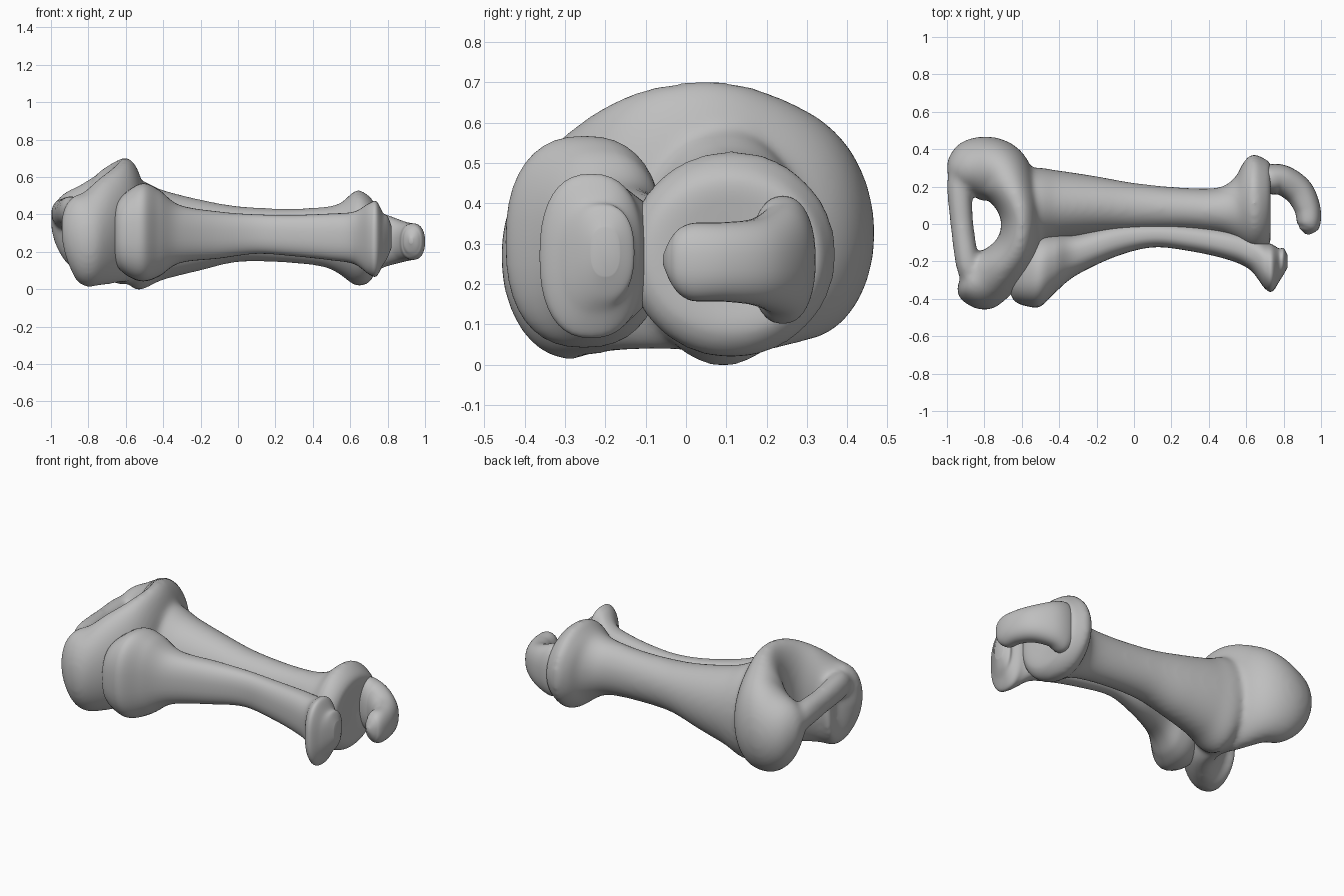
import bpy
import bmesh
import math
from mathutils import Vector

cube = bpy.data.objects.get("Cube")
if cube:
    bpy.data.objects.remove(cube, do_unlink=True)

# One plain grey for everything
grey = bpy.data.materials.new("plain grey")
grey.use_nodes = True
colour = (0.52, 0.52, 0.52, 1.0)
grey.diffuse_color = colour
grey.node_tree.nodes["Principled BSDF"].inputs["Base Color"].default_value = colour

SIDES = 40
STEPS = 8


def spline(rows):
    """Smoothly interpolate rows of (x, y, z, half width, half height)."""
    pts = [Vector(r) for r in rows]
    pts = [pts[0]] + pts + [pts[-1]]
    out = []
    for a, b, c, d in zip(pts, pts[1:], pts[2:], pts[3:]):
        for i in range(STEPS):
            t = i / STEPS
            out.append(0.5 * (2 * b + (c - a) * t + (2 * a - 5 * b + 4 * c - d) * t ** 2
                              + (3 * b - a - 3 * c + d) * t ** 3))
    out.append(pts[-1])
    return out


def loft(bm, rows, follow=True, power=2.0):
    """Skin upright oval sections along a path, or along x if not follow."""
    path = spline(rows)
    rings = []
    for i, p in enumerate(path):
        side = Vector((0, 1, 0))
        if follow:
            run = path[min(i + 1, len(path) - 1)] - path[max(i - 1, 0)]
            side = Vector((-run[1], run[0], 0)).normalized()
        centre = Vector(p[:3])
        ring = []
        for k in range(SIDES):
            a = math.tau * k / SIDES
            c, s = math.cos(a), math.sin(a)
            u = math.copysign(abs(c) ** (2 / power), c) * max(p[3], 0.004)
            v = math.copysign(abs(s) ** (2 / power), s) * max(p[4], 0.004)
            ring.append(bm.verts.new(centre + side * u + Vector((0, 0, v))))
        rings.append(ring)
    faces = [bm.faces.new(rings[0]), bm.faces.new(rings[-1])]
    for r, q in zip(rings, rings[1:]):
        for k in range(SIDES):
            n = (k + 1) % SIDES
            faces.append(bm.faces.new((r[k], r[n], q[n], q[k])))
    bmesh.ops.recalc_face_normals(bm, faces=faces)
    for f in faces:
        f.smooth = True


def finish(bm, name):
    mesh = bpy.data.meshes.new(name)
    bm.to_mesh(mesh)
    bm.free()
    mesh.materials.append(grey)
    obj = bpy.data.objects.new(name, mesh)
    bpy.context.collection.objects.link(obj)
    return obj


# Main bone: shaft with a dished far end
bm = bmesh.new()
loft(bm, [
    (-.66, .08, .30, .10, .15),
    (-.55, .09, .29, .205, .292),
    (-.40, .10, .29, .185, .24),
    (-.20, .10, .29, .155, .19),
    (0, .09, .295, .13, .15),
    (.25, .08, .287, .115, .145),
    (.45, .07, .28, .125, .16),
    (.54, .08, .27, .17, .188),
    (.585, .105, .27, .225, .222),
    (.635, .115, .275, .26, .258),
    (.69, .105, .268, .248, .24),
    (.73, .115, .27, .21, .19),
    (.725, .12, .27, .12, .12),
    (.71, .12, .27, .02, .02),
], follow=False)

# Main bone: forked head, swept round from the back lobe to the front lobe
loft(bm, [
    (-.98, .24, .38, .03, .06),
    (-.93, .27, .34, .12, .17),
    (-.84, .295, .32, .168, .24),
    (-.72, .275, .345, .165, .29),
    (-.63, .14, .36, .125, .335),
    (-.60, 0, .368, .11, .334),
    (-.63, -.14, .352, .12, .318),
    (-.725, -.25, .31, .138, .288),
    (-.82, -.30, .268, .165, .252),
    (-.885, -.31, .29, .115, .205),
    (-.925, -.29, .35, .03, .07),
])

# Main bone: bar bridging the two lobes
loft(bm, [
    (-.93, .32, .39, .04, .05),
    (-.935, .22, .405, .065, .08),
    (-.92, 0, .415, .062, .075),
    (-.89, -.22, .42, .062, .08),
    (-.87, -.32, .41, .04, .05),
])
main_bone = finish(bm, "main_bone")
fuse = main_bone.modifiers.new("fuse", 'REMESH')
fuse.mode = 'VOXEL'
fuse.voxel_size = 0.014
fuse.use_smooth_shade = True
soften = main_bone.modifiers.new("soften", 'SMOOTH')
soften.factor = 0.5
soften.iterations = 20

# Slender front bone with a swollen head and a small end nub
bm = bmesh.new()
loft(bm, [
    (-.67, -.28, .30, .06, .10),
    (-.64, -.28, .295, .13, .18),
    (-.57, -.265, .30, .175, .24),
    (-.50, -.25, .305, .19, .262),
    (-.42, -.21, .30, .155, .23),
    (-.31, -.165, .295, .11, .155),
    (-.10, -.09, .29, .085, .125),
    (.10, -.06, .295, .065, .105),
    (.30, -.075, .287, .07, .11),
    (.50, -.11, .28, .08, .125),
    (.62, -.15, .275, .095, .14),
    (.70, -.22, .27, .125, .19),
    (.74, -.235, .27, .125, .20),
    (.775, -.22, .27, .09, .14),
    (.80, -.20, .28, .07, .11),
    (.82, -.20, .28, .035, .06),
], follow=False, power=2.4)
finish(bm, "front_bone")

# Hooked process curling off the far end
bm = bmesh.new()
loft(bm, [
    (.66, .24, .265, .06, .13),
    (.73, .24, .26, .08, .158),
    (.80, .232, .26, .08, .135),
    (.88, .175, .255, .078, .108),
    (.925, .09, .255, .07, .098),
    (.935, .01, .255, .063, .095),
    (.93, -.03, .258, .045, .065),
    (.925, -.055, .26, .01, .015),
], power=2.3)
finish(bm, "end_hook")
